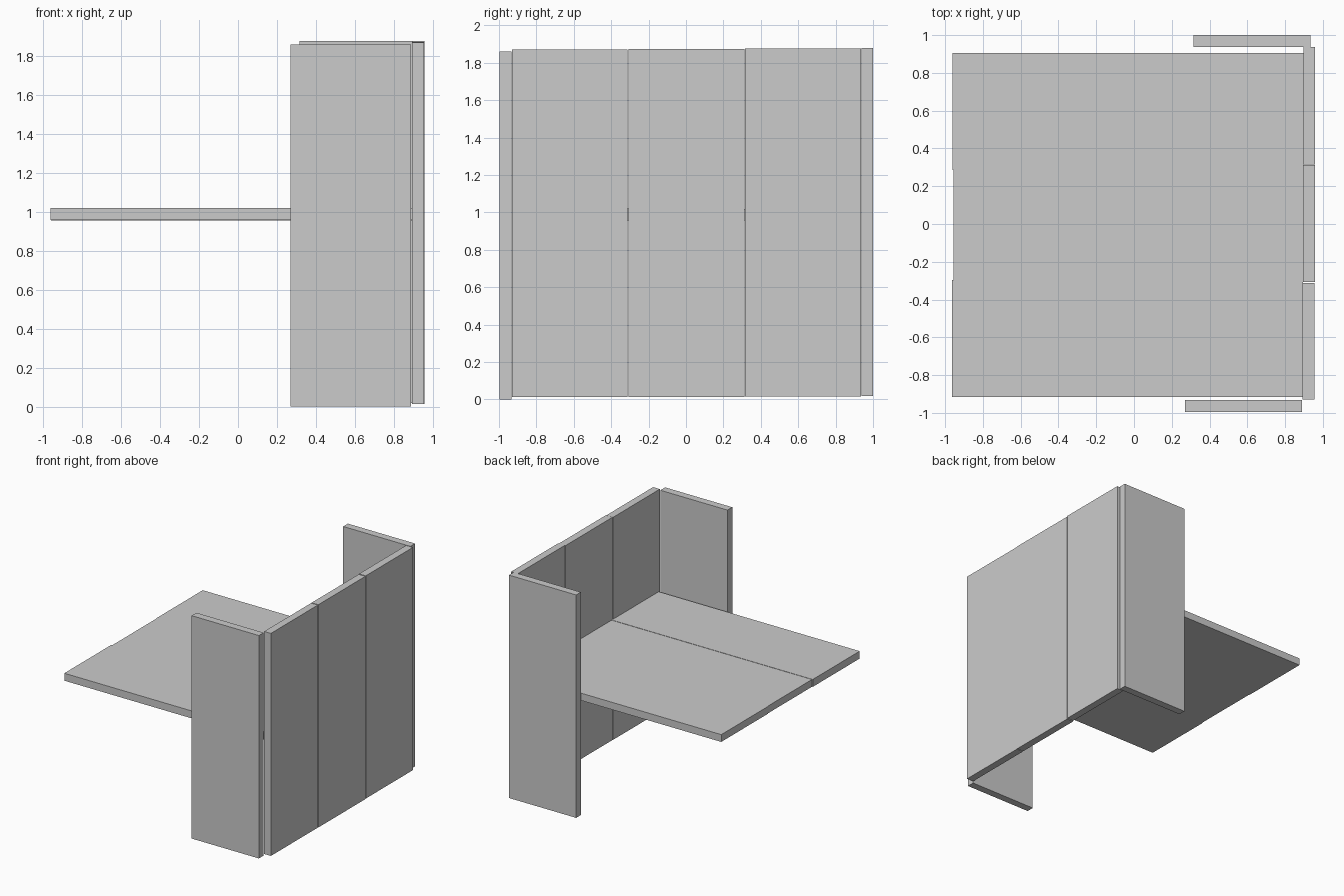
import bpy

if "Cube" in bpy.data.objects:
    bpy.data.objects.remove(bpy.data.objects["Cube"])


def board(name, x, y, z):
    """Plain rectangular board spanning the given ranges."""
    bpy.ops.mesh.primitive_cube_add(
        size=1, location=[(a + b) / 2 for a, b in (x, y, z)])
    ob = bpy.context.object
    ob.name = ob.data.name = name
    ob.scale = [b - a for a, b in (x, y, z)]
    bpy.ops.object.transform_apply(location=False, rotation=False, scale=True)
    return ob


# Upright boards forming the back wall
board("wall_board_front", (0.893, 0.955), (-0.93, -0.312), (0.013, 1.871))
board("wall_board_middle", (0.895, 0.957), (-0.307, 0.313), (0.013, 1.873))
board("wall_board_rear", (0.897, 0.959), (0.316, 0.936), (0.017, 1.877))

# Wing boards at both ends of the wall
board("wing_board_front", (0.27, 0.89), (-0.996, -0.933), (0.0, 1.861))
board("wing_board_rear", (0.315, 0.935), (0.938, 1.0), (0.018, 1.879))

# Horizontal boards forming the table top
board("top_board_front", (-0.963, 0.895), (-0.916, -0.297), (0.958, 1.020))
board("top_board_middle", (-0.956, 0.896), (-0.296, 0.287), (0.957, 1.018))
board("top_board_rear", (-0.960, 0.897), (0.287, 0.906), (0.957, 1.018))
